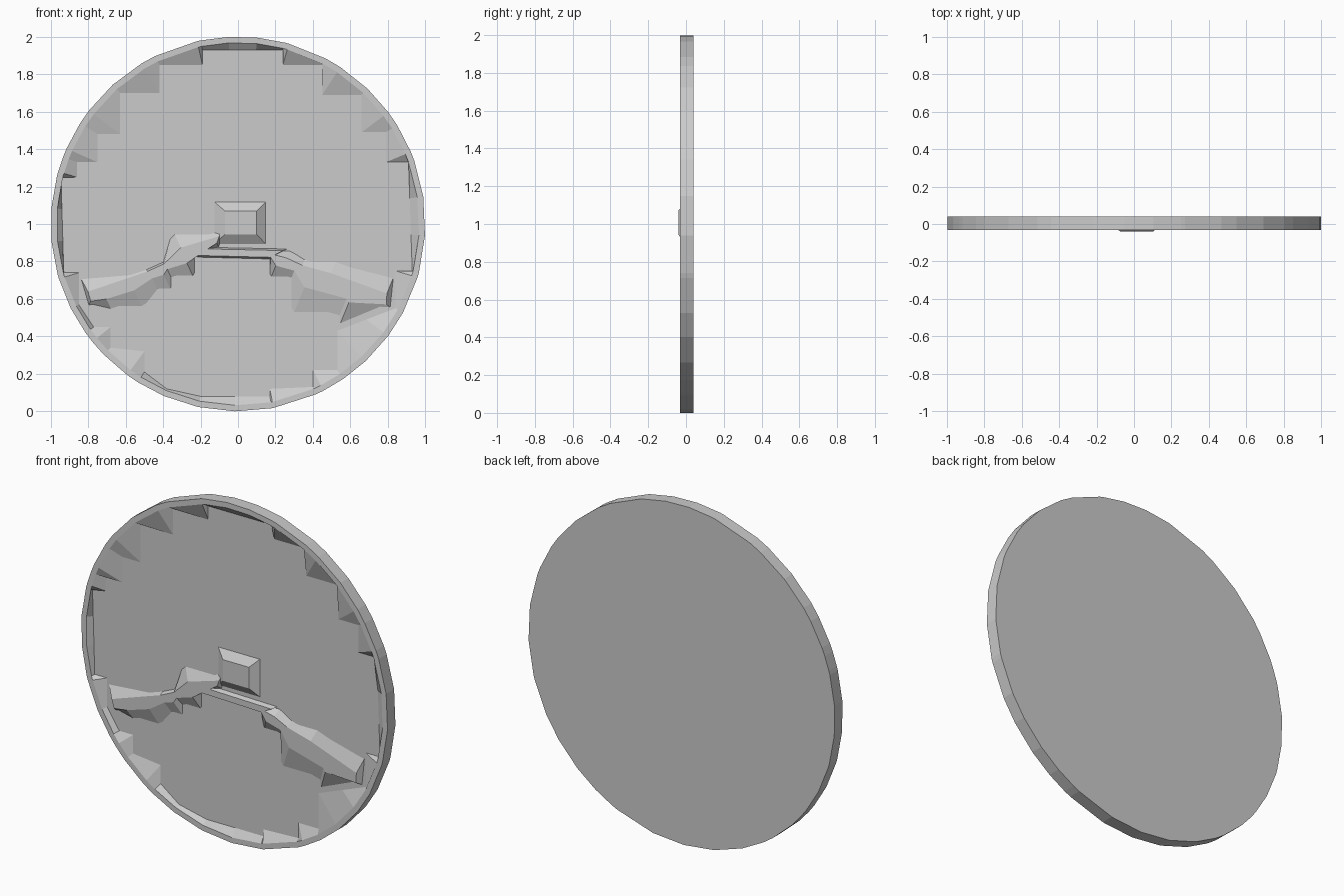
import bpy, bmesh, math
from mathutils import Vector
from mathutils.geometry import intersect_point_line

if "Cube" in bpy.data.objects:
    bpy.data.objects.remove(bpy.data.objects["Cube"])

FRONT, FLOOR, BACK = -0.033, -0.006, 0.041


def finish(bm, name):
    bmesh.ops.recalc_face_normals(bm, faces=bm.faces)
    mesh = bpy.data.meshes.new(name)
    bm.to_mesh(mesh)
    bm.free()
    obj = bpy.data.objects.new(name, mesh)
    bpy.context.collection.objects.link(obj)
    return obj


def loft(name, loops):
    """Join loops of equal length and cap both ends."""
    bm = bmesh.new()
    rings = [[bm.verts.new(p) for p in loop] for loop in loops]
    n = len(rings[0])
    for a, b in zip(rings, rings[1:]):
        for i in range(n):
            j = (i + 1) % n
            bm.faces.new((a[i], a[j], b[j], b[i]))
    caps = [bm.faces.new(rings[0]), bm.faces.new(rings[-1])]
    bmesh.ops.triangulate(bm, faces=caps)
    return finish(bm, name)


def mound(name, outline, a, b, top, keep):
    """Raised facet shape sloping from its outline up towards the ridge a-b."""
    a, b = Vector(a), Vector(b)
    base, crest = [], []
    for p in outline:
        p = Vector(p)
        q, t = intersect_point_line(p, a, b)
        q = a.lerp(b, min(max(t, 0), 1))
        c = Vector(q[:2]).lerp(p, keep)
        base.append((p.x, FLOOR + 0.01, p.y + 1))
        crest.append((c.x, top, c.y + 1))
    return loft(name, [base, crest])


# stepped outline of the sunken front panel, clockwise from the top
steps = [(-.19, .93), (.24, .93), (.24, .85), (.45, .85), (.45, .69), (.66, .69),
         (.66, .49), (.79, .49), (.79, .33), (.91, .33), (.93, -.25), (.84, -.25),
         (.84, -.45), (.53, -.57), (.53, -.78), (.40, -.78), (.40, -.87),
         (.17, -.88), (.17, -.92), (-.2, -.92), (-.38, -.88), (-.5, -.79),
         (-.5, -.68), (-.68, -.66), (-.68, -.55), (-.77, -.55), (-.85, -.43),
         (-.85, -.26), (-.93, -.26), (-.945, .25), (-.86, .25), (-.86, .33),
         (-.75, .33), (-.75, .48), (-.63, .48), (-.63, .7), (-.42, .7),
         (-.42, .85), (-.19, .85)]

# split long steps so the round edge stays round
panel = []
for i, p in enumerate(steps):
    p, q = Vector(p), Vector(steps[(i + 1) % len(steps)])
    n = max(1, round((q - p).length / 0.17))
    panel += [p.lerp(q, k / n) for k in range(n)]


def circle(r, y):
    return [(p.normalized().x * r, y, p.normalized().y * r + 1) for p in panel]


# round plate with rim and stepped sunken panel
loft("plate", [circle(1, BACK), circle(1, FRONT), circle(.968, FRONT),
               [(p.x, FLOOR, p.y + 1) for p in panel]])

# spokes running from the hub down to the rim
mound("left_spoke",
      [(-.1, -.03), (-.35, -.03), (-.4, -.2), (-.49, -.24), (-.85, -.27),
       (-.8, -.44), (-.67, -.47), (-.5, -.47), (-.42, -.37), (-.35, -.37),
       (-.35, -.3), (-.23, -.3), (-.23, -.18), (-.1, -.13)],
      (-.1, -.08), (-.78, -.4), FRONT, .3)
mound("right_spoke",
      [(.1, -.13), (.28, -.13), (.36, -.18), (.53, -.18), (.84, -.26),
       (.82, -.45), (.53, -.57), (.53, -.52), (.28, -.52), (.28, -.3),
       (.17, -.3), (.17, -.19), (.1, -.18)],
      (.12, -.15), (.78, -.42), FRONT, .3)

# crossbar under the hub
mound("crossbar", [(-.22, -.12), (.27, -.13), (.17, -.19), (-.22, -.18)],
      (-.2, -.15), (.2, -.16), FRONT, .6)

# square hub in the middle
mound("hub", [(-.14, .13), (.16, .13), (.16, -.12), (-.14, -.12)],
      (0, .01), (.04, .01), -.041, .5)
